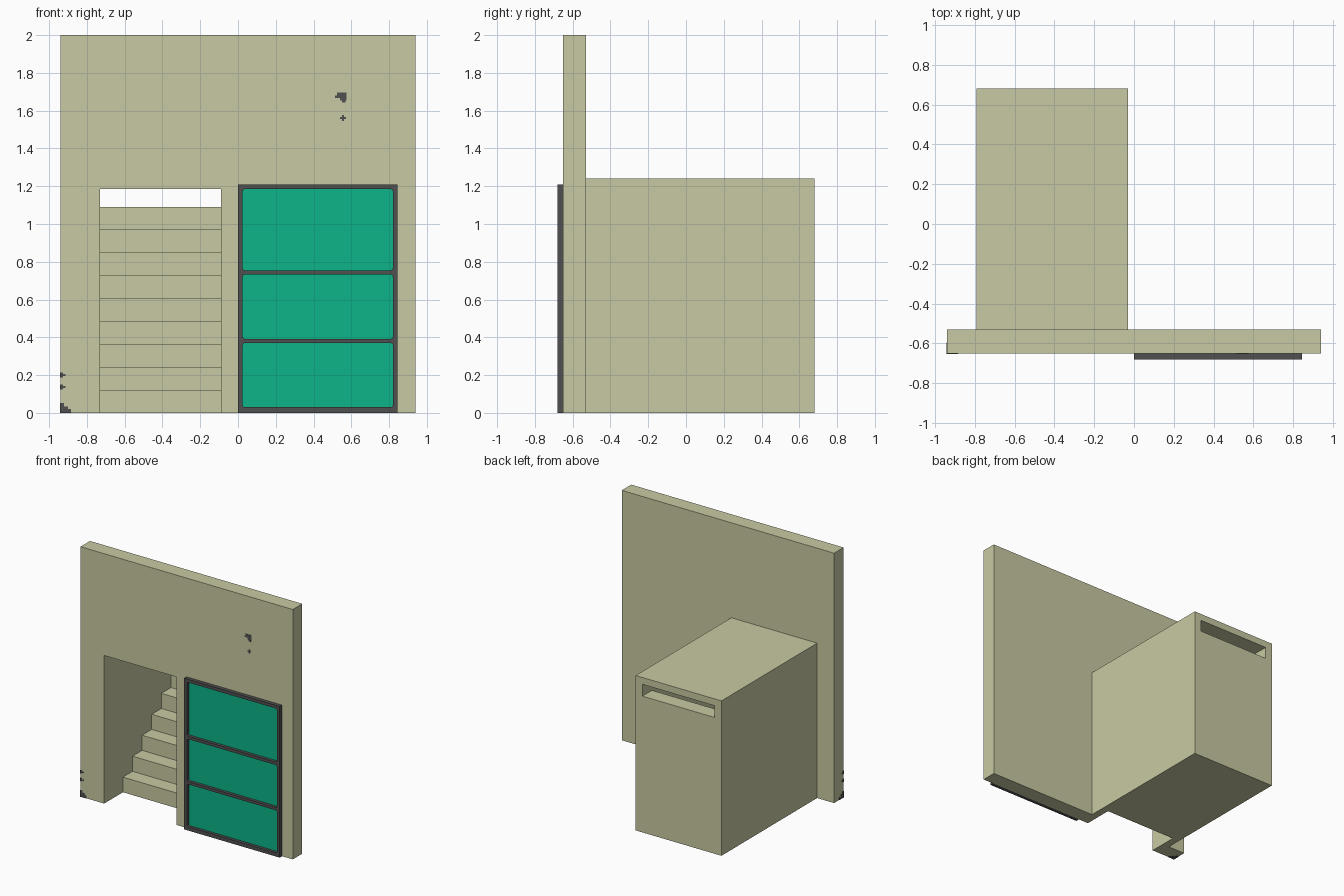
import bpy, bmesh, math

if "Cube" in bpy.data.objects:
    bpy.data.objects.remove(bpy.data.objects["Cube"])


def material(name, rgb):
    m = bpy.data.materials.new(name)
    m.diffuse_color = (*rgb, 1)
    m.use_nodes = True
    m.node_tree.nodes["Principled BSDF"].inputs["Base Color"].default_value = m.diffuse_color
    return m


STONE = material("pale sand", (0.584, 0.591, 0.366))
DARK = material("dark grey", (0.08, 0.08, 0.08))
GREEN = material("green", (0.004, 0.456, 0.25))


def finish(name, bm, mat):
    bmesh.ops.recalc_face_normals(bm, faces=bm.faces)
    me = bpy.data.meshes.new(name)
    bm.to_mesh(me)
    bm.free()
    me.materials.append(mat)
    ob = bpy.data.objects.new(name, me)
    bpy.context.collection.objects.link(ob)
    return ob


def add_box(bm, x, y, z):
    vs = bmesh.ops.create_cube(bm, size=1)["verts"]
    for v in vs:
        for i, (a, b) in enumerate((x, y, z)):
            v.co[i] = a if v.co[i] < 0 else b


def boxes(name, items, mat):
    bm = bmesh.new()
    for it in items:
        add_box(bm, *it)
    return finish(name, bm, mat)


def prism(name, pts, depth, mat):
    """Extrude a closed outline along a vector."""
    bm = bmesh.new()
    f = bm.faces.new([bm.verts.new(p) for p in pts])
    r = bmesh.ops.extrude_face_region(bm, geom=[f])
    bmesh.ops.translate(bm, vec=depth,
                        verts=[g for g in r["geom"] if isinstance(g, bmesh.types.BMVert)])
    return finish(name, bm, mat)


def cut(ob, cutter):
    mod = ob.modifiers.new("cut", 'BOOLEAN')
    mod.operation = 'DIFFERENCE'
    mod.solver = 'EXACT'
    mod.object = cutter
    bpy.context.view_layer.objects.active = ob
    bpy.ops.object.modifier_apply(modifier=mod.name)


# wall and stair housing
wall = boxes("wall", [((-.94, .94), (-.65, -.53), (0, 2))], STONE)
housing = boxes("stair_housing", [((-.79, -.03), (-.53, .68), (0, 1.24))], STONE)

# stair passage: stepped profile cut right through both
STEPS, RISE, RUN, Y0 = 9, 0.1212, 0.1215, -0.413
outline = [(-.73, -.7, 1.185), (-.73, -.7, -.05), (-.73, Y0, -.05)]
for i in range(1, STEPS + 1):
    y = Y0 + RUN * (i - 1)
    outline.append((-.73, y, RISE * i))
    outline.append((-.73, y + RUN if i < STEPS else .75, RISE * i))
outline.append((-.73, .75, 1.185))
passage = prism("passage_cutter", outline, (.64, 0, 0), STONE)
passage.hide_render = True
cut(wall, passage)
cut(housing, passage)
bpy.data.objects.remove(passage)


# door frame with three rounded openings
def rounded(x0, x1, z0, z1, y, r=0.012, n=3):
    pts = []
    for cx, cz, a0 in ((x1 - r, z1 - r, 0), (x0 + r, z1 - r, 90),
                       (x0 + r, z0 + r, 180), (x1 - r, z0 + r, 270)):
        for k in range(n + 1):
            a = math.radians(a0 + 90 * k / n)
            pts.append((cx + r * math.cos(a), y, cz + r * math.sin(a)))
    return pts


frame = boxes("door_frame", [((0, .845), (-.68, -.65), (0, 1.21))], DARK)
for i, (z0, z1) in enumerate(((.03, .37), (.392, .732), (.755, 1.185))):
    hole = prism("hole_cutter", rounded(.025, .82, z0, z1, -.72), (0, .12, 0), DARK)
    hole.hide_render = True
    cut(frame, hole)
    bpy.data.objects.remove(hole)
    prism(f"door_panel_{i + 1}", rounded(.025, .82, z0, z1, -.656), (0, .006, 0), GREEN)

# chipped patch high on the wall
FY = (-.652, -.649)
boxes("upper_chip", [
    ((.524, .574), FY, (1.68, 1.695)), ((.514, .574), FY, (1.668, 1.68)),
    ((.54, .574), FY, (1.653, 1.668)), ((.551, .569), FY, (1.642, 1.653)),
    ((.54, .572), FY, (1.556, 1.566)), ((.551, .561), FY, (1.545, 1.577))], DARK)

# chipped lower corner, wrapping onto the end face
corner = [((-.942, -.885), (-.652, -.595), (-.001, .02))]
chips = []
for w, z0, z1 in ((.055, -.001, .02), (.04, .02, .035), (.02, .035, .052)):
    chips.append(((-.942, -.94 + w), FY, (z0, z1)))
    chips.append(((-.942, -.939), (-.652, -.65 + w), (z0, z1)))
    chips.append(((-.942, -.94 + w), (-.652, -.65 + .075 - w), (-.001, .001)))
for z in (.137, .2):
    for w, h in ((.026, .005), (.014, .013)):
        chips.append(((-.942, -.94 + w), FY, (z - h, z + h)))
        chips.append(((-.942, -.939), (-.652, -.65 + w), (z - h, z + h)))
boxes("corner_chip", chips, DARK)
